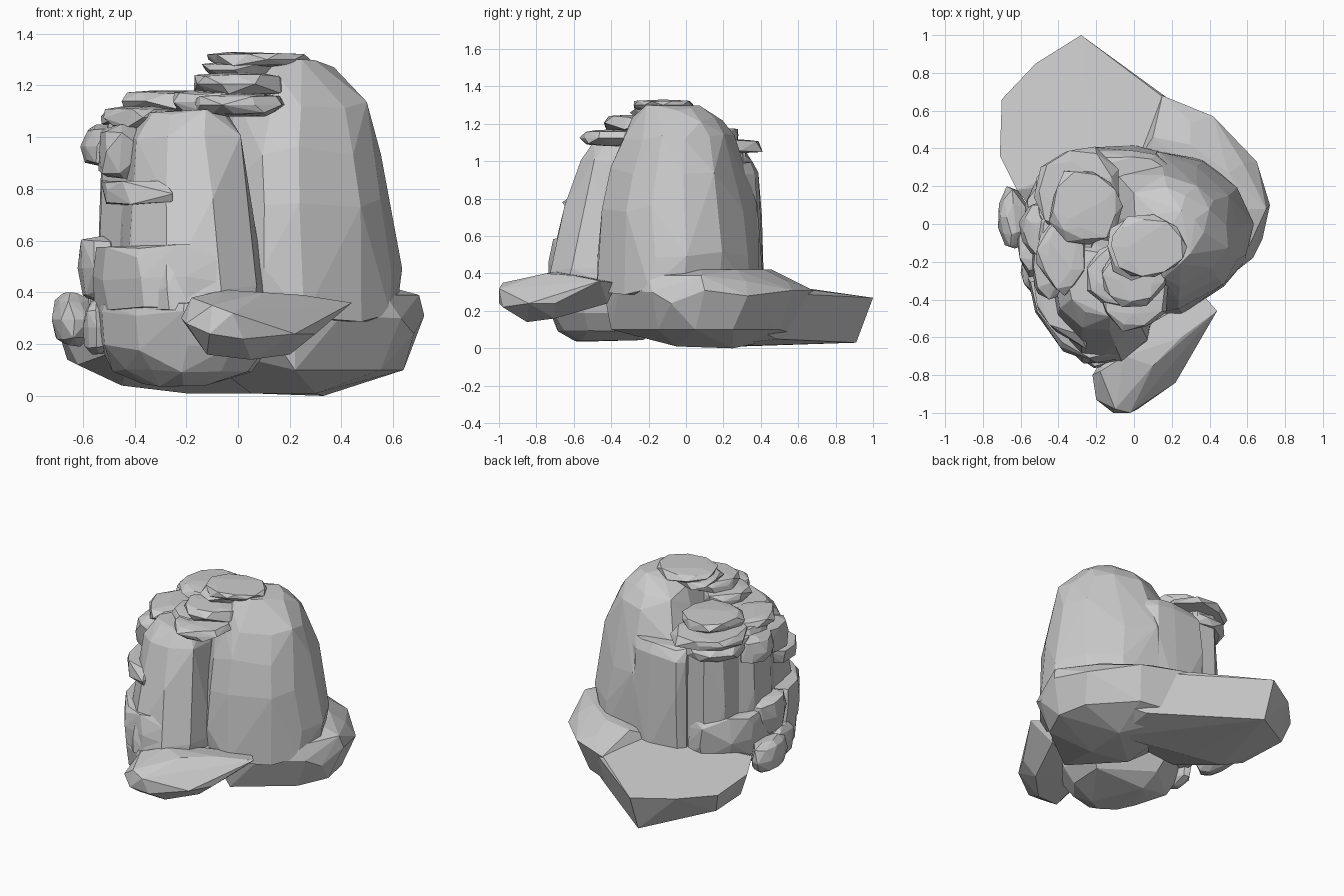
import bpy, bmesh, math, random
from mathutils import Vector


def hull(name, pts):
    """Faceted stone: convex hull of a point cloud."""
    bm = bmesh.new()
    for p in pts:
        bm.verts.new(p)
    res = bmesh.ops.convex_hull(bm, input=bm.verts[:])
    junk = {g for g in res["geom_interior"] + res["geom_unused"]
            if isinstance(g, bmesh.types.BMVert)}
    bmesh.ops.delete(bm, geom=list(junk), context='VERTS')
    bmesh.ops.dissolve_limit(bm, angle_limit=math.radians(4), verts=bm.verts[:], edges=bm.edges[:])
    bmesh.ops.recalc_face_normals(bm, faces=bm.faces[:])
    me = bpy.data.meshes.new(name)
    bm.to_mesh(me)
    bm.free()
    ob = bpy.data.objects.new(name, me)
    bpy.context.collection.objects.link(ob)
    return ob


def column(name, outline, layers, jitter=0.012, seed=1):
    """Plan outline repeated at (z, scale, dx, dy) layers."""
    rng = random.Random(seed)
    cx = sum(p[0] for p in outline) / len(outline)
    cy = sum(p[1] for p in outline) / len(outline)
    pts = []
    for z, s, dx, dy in layers:
        for x, y in outline:
            pts.append((cx + (x - cx) * s + dx + rng.uniform(-jitter, jitter),
                        cy + (y - cy) * s + dy + rng.uniform(-jitter, jitter),
                        z + rng.uniform(-jitter, jitter)))
    return hull(name, pts)


def stone(name, xr, yr, zr, seed, power=0.7):
    """Rounded irregular stone fitted to an x, y, z range."""
    rng = random.Random(seed)
    pts = []
    for k in range(5):
        a = math.radians(-75 + 37.5 * k)
        r = math.cos(a) ** power
        h = math.copysign(abs(math.sin(a)) ** power, a)
        turn = rng.uniform(0, 1)
        for i in range(9):
            t = (i + turn) * math.tau / 9
            f = r * rng.uniform(0.82, 1.08)
            pts.append(Vector((f * math.cos(t), f * math.sin(t), h * rng.uniform(0.82, 1.1))))
    for ax, (lo, hi) in enumerate((xr, yr, zr)):
        mn, mx = min(p[ax] for p in pts), max(p[ax] for p in pts)
        for p in pts:
            p[ax] = lo + (p[ax] - mn) / (mx - mn) * (hi - lo)
    return hull(name, pts)


# Base: pointed wedge at the back, thicker rounded slab, raised lip at the boulder
hull("back_wedge", [
    (-0.28, 1.0, 0.27), (-0.28, 0.91, 0.03), (-0.7, 0.66, 0.27), (-0.66, 0.62, 0.14),
    (-0.52, 0.85, 0.27), (-0.71, 0.36, 0.3), (-0.62, 0.3, 0.12), (-0.62, 0.18, 0.33),
    (-0.45, 0.3, 0.04), (-0.2, 0.3, 0.01), (0.3, 0.2, 0.01), (0.13, 0.69, 0.31),
    (0.27, 0.6, 0.29), (0.3, 0.48, 0.05), (0.55, 0.3, 0.15), (0.05, 0.62, 0.05),
    (0.3, 0.3, 0.37), (-0.2, 0.35, 0.36), (-0.4, -0.1, 0.2)])
hull("base_slab", [
    (0.33, 0.25, 0.0), (0.3, -0.05, 0.01), (0.05, 0.0, 0.01), (0.15, 0.68, 0.31),
    (0.05, 0.6, 0.07), (0.42, 0.57, 0.31), (0.37, 0.5, 0.1), (0.3, 0.54, 0.36),
    (0.65, 0.33, 0.28), (0.6, 0.25, 0.1), (0.58, 0.32, 0.36), (0.72, 0.1, 0.31),
    (0.64, 0.05, 0.1), (0.7, 0.08, 0.39), (0.68, -0.08, 0.24), (0.63, -0.18, 0.3),
    (0.55, -0.15, 0.1), (0.57, -0.2, 0.39), (0.4, -0.36, 0.31), (0.22, -0.42, 0.2),
    (0.22, -0.4, 0.1), (0.2, -0.44, 0.33), (0.05, -0.42, 0.36), (0.1, 0.46, 0.42),
    (0.3, 0.42, 0.42), (0.5, 0.27, 0.42), (0.59, 0.08, 0.42), (-0.2, 0.0, 0.2)])

# Main boulder
column("main_boulder",
       [(0.62, 0.0), (0.53, 0.19), (0.35, 0.33), (0.12, 0.39), (-0.15, 0.33), (-0.2, 0.05),
        (-0.1, -0.3), (0.08, -0.46), (0.24, -0.46), (0.47, -0.33), (0.59, -0.18)],
       [(0.3, 1.0, 0, 0), (0.5, 1.0, 0, 0), (0.75, 0.94, 0, 0), (0.95, 0.84, 0, 0),
        (1.13, 0.69, 0, -0.01), (1.23, 0.53, -0.01, -0.01), (1.285, 0.32, 0, -0.02)],
       0.02, 4)

# Tall columns around the boulder
column("front_column",
       [(-0.46, -0.3), (-0.42, -0.55), (-0.27, -0.7), (-0.08, -0.71), (0.06, -0.6),
        (0.09, -0.4), (0.0, -0.15), (-0.3, -0.1)],
       [(0.33, 1.01, 0, -0.03), (0.42, 1.0, 0, -0.02), (0.75, 0.93, -0.01, 0.04),
        (1.0, 0.82, -0.02, 0.09), (1.1, 0.58, -0.02, 0.12)], 0.015, 2)
column("left_column",
       [(-0.54, -0.15), (-0.53, 0.03), (-0.44, 0.16), (-0.2, 0.15), (-0.15, -0.3), (-0.44, -0.34)],
       [(0.25, 1.0, 0, 0), (0.7, 0.98, 0, 0), (0.98, 0.93, 0, 0), (1.08, 0.7, 0, 0)], 0.01, 3)
column("back_left_column",
       [(-0.49, 0.08), (-0.46, 0.24), (-0.36, 0.33), (-0.24, 0.32), (-0.1, 0.1)],
       [(0.25, 1.04, 0, 0), (0.65, 1.0, 0, 0), (1.05, 0.9, 0, 0)], 0.01, 5)
column("back_column",
       [(-0.25, 0.34), (-0.2, 0.4), (0.0, 0.41), (0.12, 0.39), (0.22, 0.31), (0.15, 0.1), (-0.17, 0.1)],
       [(0.3, 1.02, 0, 0), (0.7, 1.0, 0, 0), (0.93, 0.96, 0, -0.01), (0.99, 0.85, 0, -0.03)],
       0.01, 6)

# Slab leaning out at the front
hull("front_slab", [
    (-0.22, -0.8, 0.3), (-0.2, -0.93, 0.28), (-0.11, -1.0, 0.24), (-0.02, -1.0, 0.32),
    (-0.1, -0.98, 0.35), (0.02, -0.98, 0.22), (-0.12, -0.88, 0.16), (0.05, -0.85, 0.14),
    (0.22, -0.84, 0.24), (0.3, -0.7, 0.24), (0.2, -0.7, 0.16), (0.44, -0.46, 0.36),
    (0.36, -0.37, 0.35), (0.3, -0.42, 0.24), (0.1, -0.52, 0.38), (-0.05, -0.7, 0.41),
    (0.1, -0.75, 0.4), (-0.18, -0.78, 0.38), (-0.1, -0.6, 0.22), (0.25, -0.6, 0.39)])

# Foundation, belts and ledge wrapped round the columns
column("front_foundation",
       [(-0.56, -0.2), (-0.52, -0.42), (-0.38, -0.63), (-0.2, -0.75), (-0.02, -0.72),
        (0.12, -0.55), (0.13, -0.25), (-0.3, 0.0)],
       [(0.05, 0.45, 0, 0), (0.1, 0.75, 0, 0), (0.19, 0.95, 0, 0), (0.32, 1.0, 0, 0),
        (0.36, 0.96, 0, 0)], 0.015, 7)
column("front_belt",
       [(-0.55, -0.28), (-0.51, -0.47), (-0.38, -0.67), (-0.2, -0.74), (-0.06, -0.7),
        (-0.1, -0.4), (-0.3, -0.15)],
       [(0.34, 0.98, 0, 0), (0.45, 1.0, 0, 0), (0.53, 0.98, 0, 0.01), (0.58, 0.88, -0.02, 0.01)],
       0.015, 8)
column("back_side_belt",
       [(-0.58, -0.12), (-0.58, 0.12), (-0.5, 0.25), (-0.36, 0.36), (-0.25, 0.35), (-0.2, 0.0)],
       [(0.3, 0.95, 0, 0), (0.4, 1.0, 0, 0), (0.5, 0.98, 0, 0), (0.56, 0.88, 0, 0)], 0.015, 9)
column("side_ledge",
       [(-0.52, -0.3), (-0.51, -0.45), (-0.42, -0.57), (-0.24, -0.65), (-0.26, -0.5), (-0.38, -0.25)],
       [(0.74, 0.93, 0, 0), (0.79, 1.0, 0, 0), (0.83, 0.85, -0.03, 0.03)], 0.012, 10)

# Rounded stones: x range, y range, z range, roundness
stones = [
    ("side_block", (-0.62, -0.42), (-0.28, 0.05), (0.36, 0.62), 0.4),
    ("left_foot_stone", (-0.72, -0.56), (-0.13, 0.2), (0.19, 0.4), 0.6),
    ("small_foot_stone", (-0.6, -0.49), (-0.36, -0.12), (0.16, 0.37), 0.6),
    ("side_knob", (-0.61, -0.42), (-0.17, 0.12), (0.88, 1.05), 0.5),
    ("side_shoulder", (-0.54, -0.33), (-0.4, -0.02), (0.84, 1.05), 0.4),
    ("left_cap_low", (-0.52, -0.25), (-0.38, 0.05), (1.03, 1.12), 0.4),
    ("back_left_cap_base", (-0.52, -0.16), (-0.1, 0.35), (0.95, 1.06), 0.4),
    ("back_left_cap_low", (-0.53, -0.08), (-0.06, 0.41), (1.04, 1.12), 0.4),
    ("back_left_cap_high", (-0.45, -0.06), (-0.11, 0.28), (1.1, 1.18), 0.4),
    ("middle_cap", (-0.25, 0.05), (-0.45, -0.1), (1.09, 1.18), 0.4),
    ("front_cap_low", (-0.19, 0.18), (-0.57, -0.18), (1.08, 1.17), 0.4),
    ("front_cap_middle", (-0.17, 0.19), (-0.44, -0.1), (1.16, 1.25), 0.4),
    ("front_cap_high", (-0.14, 0.15), (-0.3, 0.02), (1.23, 1.29), 0.4),
    ("top_cap", (-0.12, 0.28), (-0.28, 0.05), (1.27, 1.33), 0.4),
]
for i, (name, xr, yr, zr, power) in enumerate(stones):
    stone(name, xr, yr, zr, 20 + i, power)
